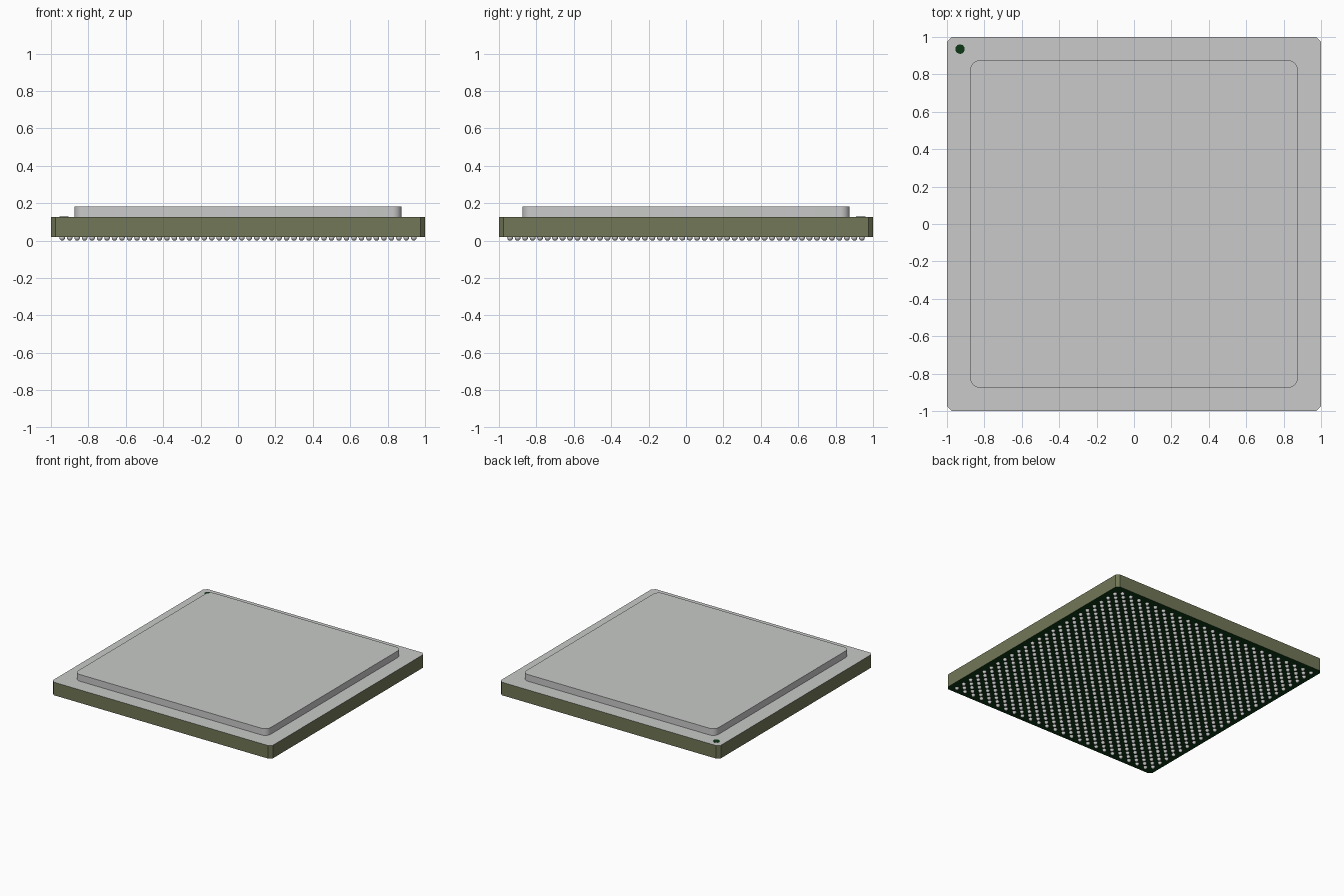
import bpy, bmesh, math
from mathutils import Matrix

cube = bpy.data.objects.get("Cube")
if cube:
    bpy.data.objects.remove(cube, do_unlink=True)


def material(name, rgb):
    m = bpy.data.materials.new(name)
    m.use_nodes = True
    m.diffuse_color = (*rgb, 1)
    m.node_tree.nodes["Principled BSDF"].inputs["Base Color"].default_value = (*rgb, 1)
    return m


silver = material("silver", (0.58, 0.59, 0.58))
olive = material("olive", (0.165, 0.185, 0.095))
dark_green = material("dark green", (0.004, 0.04, 0.008))


def finish(name, bm, mats):
    mesh = bpy.data.meshes.new(name)
    bm.to_mesh(mesh)
    bm.free()
    for m in mats:
        mesh.materials.append(m)
    obj = bpy.data.objects.new(name, mesh)
    bpy.context.collection.objects.link(obj)
    return obj


def slab(name, half, z0, z1, corner, segments, mats):
    """Square plate with cut or rounded vertical corners."""
    bm = bmesh.new()
    size = Matrix.Diagonal((2 * half, 2 * half, z1 - z0, 1))
    bmesh.ops.create_cube(bm, size=1, matrix=Matrix.Translation((0, 0, (z0 + z1) / 2)) @ size)
    upright = [e for e in bm.edges if abs(e.verts[0].co.z - e.verts[1].co.z) > 0.01]
    bmesh.ops.bevel(bm, geom=upright, offset=corner, segments=segments,
                    profile=0.5, affect='EDGES')
    bm.normal_update()
    # Top, side and underside take separate colours
    for f in bm.faces:
        f.material_index = 0 if f.normal.z > 0.5 else 2 if f.normal.z < -0.5 else 1
    return finish(name, bm, mats)


# Substrate and raised lid
slab("substrate", 1.0, 0.02, 0.127, 0.025, 1, (silver, olive, dark_green))
lid = slab("lid", 0.875, 0.127, 0.182, 0.05, 6, (silver,) * 3)

# Corner orientation mark
bm = bmesh.new()
bmesh.ops.create_cone(bm, cap_ends=True, segments=10, radius1=0.026, radius2=0.026,
                      depth=0.004, matrix=Matrix.Translation((-0.93, 0.935, 0.127)))
finish("orientation_mark", bm, (dark_green,))

# Staggered solder balls: a diagonal pair repeated over the underside
PAIRS, PITCH, RADIUS = 24, 0.04, 0.016
first = -(PAIRS - 0.5) * PITCH
bm = bmesh.new()
for dx, dy in ((0, PITCH), (PITCH, 0)):
    bmesh.ops.create_uvsphere(bm, u_segments=10, v_segments=6, radius=RADIUS,
                              matrix=Matrix.Translation((first + dx, first + dy, RADIUS)))
balls = finish("solder_balls", bm, (silver,))
for step in ((2 * PITCH, 0, 0), (0, 2 * PITCH, 0)):
    array = balls.modifiers.new("grid", 'ARRAY')
    array.count = PAIRS
    array.use_relative_offset = False
    array.use_constant_offset = True
    array.constant_offset_displace = step

# Smooth the rounded parts, keeping hard edges
for obj in (lid, balls):
    bpy.ops.object.select_all(action='DESELECT')
    obj.select_set(True)
    bpy.context.view_layer.objects.active = obj
    bpy.ops.object.shade_smooth_by_angle(angle=math.radians(40))
